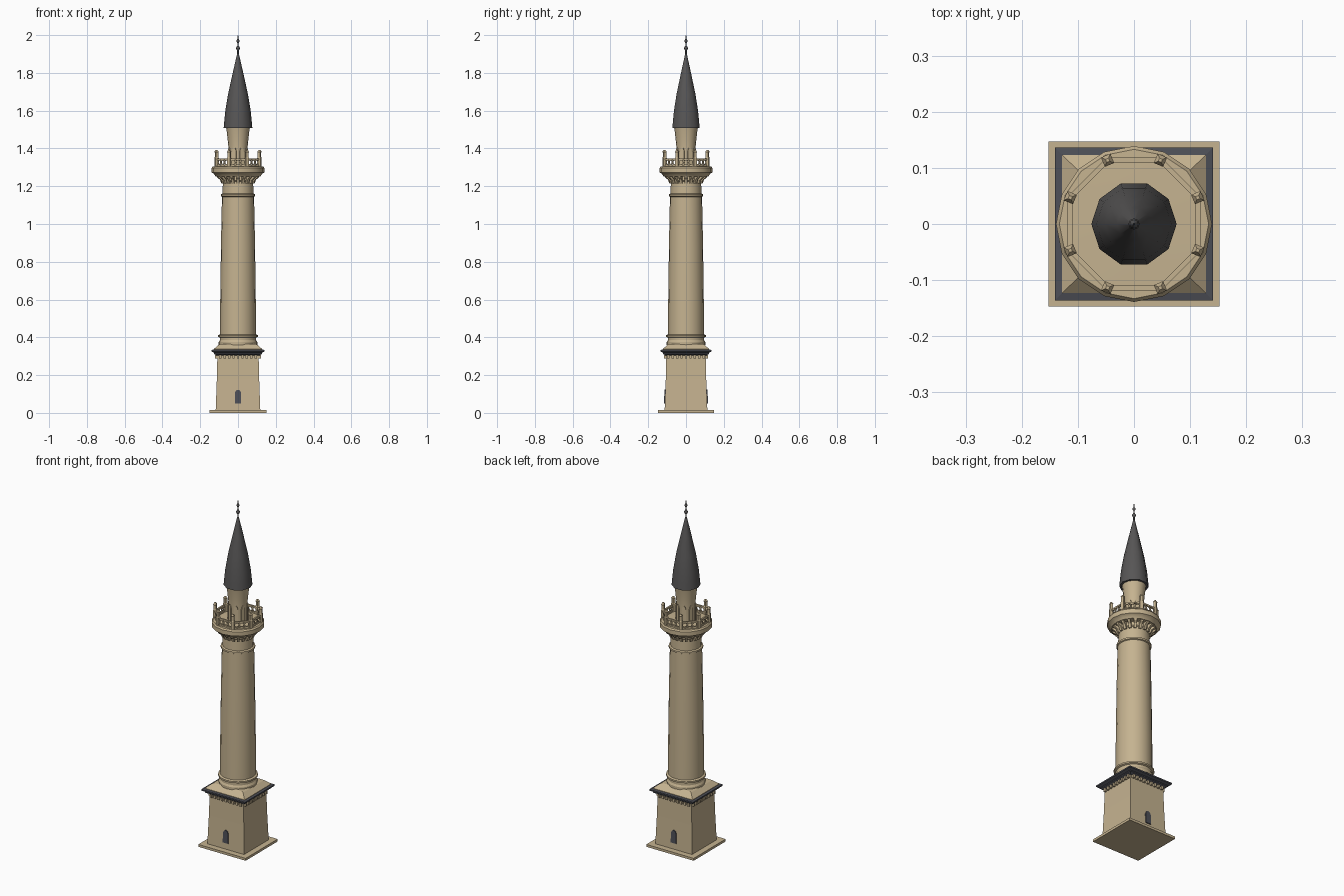
import bpy, bmesh, math
from mathutils import Matrix, Vector

if "Cube" in bpy.data.objects:
    bpy.data.objects.remove(bpy.data.objects["Cube"])


def material(name, rgb):
    m = bpy.data.materials.new(name)
    m.diffuse_color = (*rgb, 1)
    m.use_nodes = True
    m.node_tree.nodes["Principled BSDF"].inputs["Base Color"].default_value = m.diffuse_color
    return m


STONE = material("sandstone", (0.56, 0.45, 0.28))
LEAD = material("dark lead", (0.095, 0.092, 0.092))
SLATE = material("blue slate", (0.075, 0.078, 0.095))


def finish(name, bm, mat, smooth=None):
    bmesh.ops.recalc_face_normals(bm, faces=bm.faces)
    me = bpy.data.meshes.new(name)
    bm.to_mesh(me)
    bm.free()
    ob = bpy.data.objects.new(name, me)
    bpy.context.collection.objects.link(ob)
    me.materials.append(mat)
    if smooth:
        bpy.ops.object.select_all(action='DESELECT')
        ob.select_set(True)
        bpy.context.view_layer.objects.active = ob
        bpy.ops.object.shade_smooth_by_angle(angle=math.radians(smooth))
    return ob


def stack(bm, rings):
    """Skin a list of equal vertex rings and cap both ends."""
    vs = [[bm.verts.new(p) for p in ring] for ring in rings]
    n = len(vs[0])
    for a, b in zip(vs, vs[1:]):
        for i in range(n):
            j = (i + 1) % n
            bm.faces.new((a[i], a[j], b[j], b[i]))
    bm.faces.new(vs[0][::-1])
    bm.faces.new(vs[-1])


def lathe(name, profile, sides, mat, smooth=30):
    bm = bmesh.new()
    ang = [math.tau * i / sides for i in range(sides)]
    stack(bm, [[(r * math.cos(a), r * math.sin(a), z) for a in ang] for r, z in profile])
    return finish(name, bm, mat, smooth)


def square(name, profile, mat):
    """Square tower section from (half x, half y, z) steps."""
    bm = bmesh.new()
    stack(bm, [[(-x, -y, z), (x, -y, z), (x, y, z), (-x, y, z)] for x, y, z in profile])
    return finish(name, bm, mat)


def box(bm, centre, size, rot=Matrix()):
    m = rot @ Matrix.Translation(centre) @ Matrix.Diagonal((*size, 1))
    return bmesh.ops.create_cube(bm, size=1, matrix=m)["verts"]


def prism(bm, pts, offset, mat):
    """Extrude a planar polygon along offset, placed by a matrix."""
    o = Vector(offset)
    stack(bm, [[mat @ Vector(p) for p in pts], [mat @ (Vector(p) + o) for p in pts]])


def turn(a):
    return Matrix.Rotation(a, 4, 'Z')


# Square base
square("ground_plinth", [(.152, .147, 0), (.152, .147, .014)], STONE)
square("base_block", [(.118, .113, .014), (.112, .107, .18), (.109, .104, .31)], STONE)
square("cornice", [(.112, .107, .303), (.126, .121, .312), (.126, .121, .318),
                   (.141, .136, .325), (.141, .136, .333), (.12, .115, .337)], SLATE)
square("base_roof", [(.128, .123, .330), (.128, .123, .338), (.100, .096, .362),
                     (.09, .09, .366)], STONE)

# Dentils beneath the cornice
bm = bmesh.new()
for k in range(4):
    reach = .104 if k % 2 == 0 else .109
    for i in range(9):
        box(bm, ((i - 4) * .0235, -reach - .004, .297), (.012, .016, .018), turn(k * math.pi / 2))
finish("dentils", bm, STONE)

# Arched doors, front and back
bm = bmesh.new()
arch = [(-.017, .05), (.017, .05), (.017, .105), (.010, .119), (0, .123), (-.010, .119), (-.017, .105)]
for k in range(2):
    prism(bm, [(x, -.1165 + .035 * (z - .05), z) for x, z in arch], (0, .006, 0), turn(k * math.pi))
finish("doors", bm, SLATE)

# Round shaft with its mouldings
lathe("shaft", [(.102, .36), (.102, .375), (.096, .385), (.096, .398), (.105, .402), (.105, .411),
                (.095, .416), (.094, .6), (.090, .9), (.085, 1.144), (.091, 1.147), (.091, 1.157),
                (.082, 1.161), (.080, 1.225), (.086, 1.23), (.086, 1.262)], 20, STONE)

# Corbels carrying the balcony
bm = bmesh.new()
side = [(.078, 1.215), (.088, 1.215), (.096, 1.235), (.110, 1.245), (.118, 1.262), (.078, 1.262)]
for k in range(20):
    prism(bm, [(r, -.007, z) for r, z in side], (0, .014, 0), turn(math.tau * k / 20))
finish("corbels", bm, STONE)

# Balcony floor
lathe("balcony_floor", [(.082, 1.252), (.118, 1.252), (.128, 1.266), (.139, 1.272), (.139, 1.297),
                        (.133, 1.305), (.05, 1.307)], 16, STONE)

# Balcony railing: posts with pointed caps, rails and open rings
R = .123
APOTHEM = R * math.cos(math.pi / 8)
SPAN = 2 * R * math.sin(math.pi / 8)
posts, rails, rings = bmesh.new(), bmesh.new(), bmesh.new()
for k in range(8):
    t = turn(math.tau * k / 8)
    p = t @ turn(math.pi / 8) @ Matrix.Translation((R, 0, 0))
    stack(posts, [[p @ Vector((sx * w, sy * w, z)) for sx, sy in ((-1, -1), (1, -1), (1, 1), (-1, 1))]
                  for w, z in ((.009, 1.30), (.009, 1.35), (.007, 1.354), (.007, 1.378),
                               (.009, 1.382), (.003, 1.393))])
    for z, h in ((1.309, .008), (1.344, .008)):
        box(rails, (APOTHEM, 0, z), (.009, SPAN, h), t)
    for y in (-.027, 0, .027):
        n = 10
        loops = []
        for x, r in ((-.003, .015), (.003, .015), (.003, .010), (-.003, .010)):
            loops.append([rings.verts.new(t @ Vector((APOTHEM + x, y + r * math.cos(math.tau * i / n),
                                                      1.3265 + r * math.sin(math.tau * i / n))))
                          for i in range(n)])
        for a, b in zip(loops, loops[1:] + loops[:1]):
            for i in range(n):
                j = (i + 1) % n
                rings.faces.new((a[i], a[j], b[j], b[i]))
finish("railing_posts", posts, STONE)
finish("railing_rails", rails, STONE)
finish("railing_rings", rings, STONE)

# Upper drum with raised arch panels
lathe("upper_drum", [(.050, 1.30), (.050, 1.40), (.054, 1.44), (.060, 1.495), (.064, 1.515)], 16, STONE)
bm = bmesh.new()
panel = [(-.011, 1.305), (.011, 1.305), (.011, 1.385), (.007, 1.40), (0, 1.408), (-.007, 1.40), (-.011, 1.385)]
for k in range(8):
    prism(bm, [(.047, y, z) for y, z in panel], (.006, 0, 0), turn(math.tau * k / 8 + math.pi / 8))
finish("drum_arches", bm, STONE)

# Bulging conical spire and its finial
lathe("spire", [(.060, 1.508), (.076, 1.508), (.073, 1.54), (.067, 1.60), (.052, 1.69),
                (.030, 1.79), (.005, 1.90)], 10, LEAD, 40)
lathe("finial", [(.004, 1.89), (.004, 1.917), (.010, 1.928), (.010, 1.934), (.003, 1.945),
                 (.003, 1.957), (.008, 1.966), (.008, 1.971), (.003, 1.98), (.001, 2.0)], 8, LEAD, 40)
